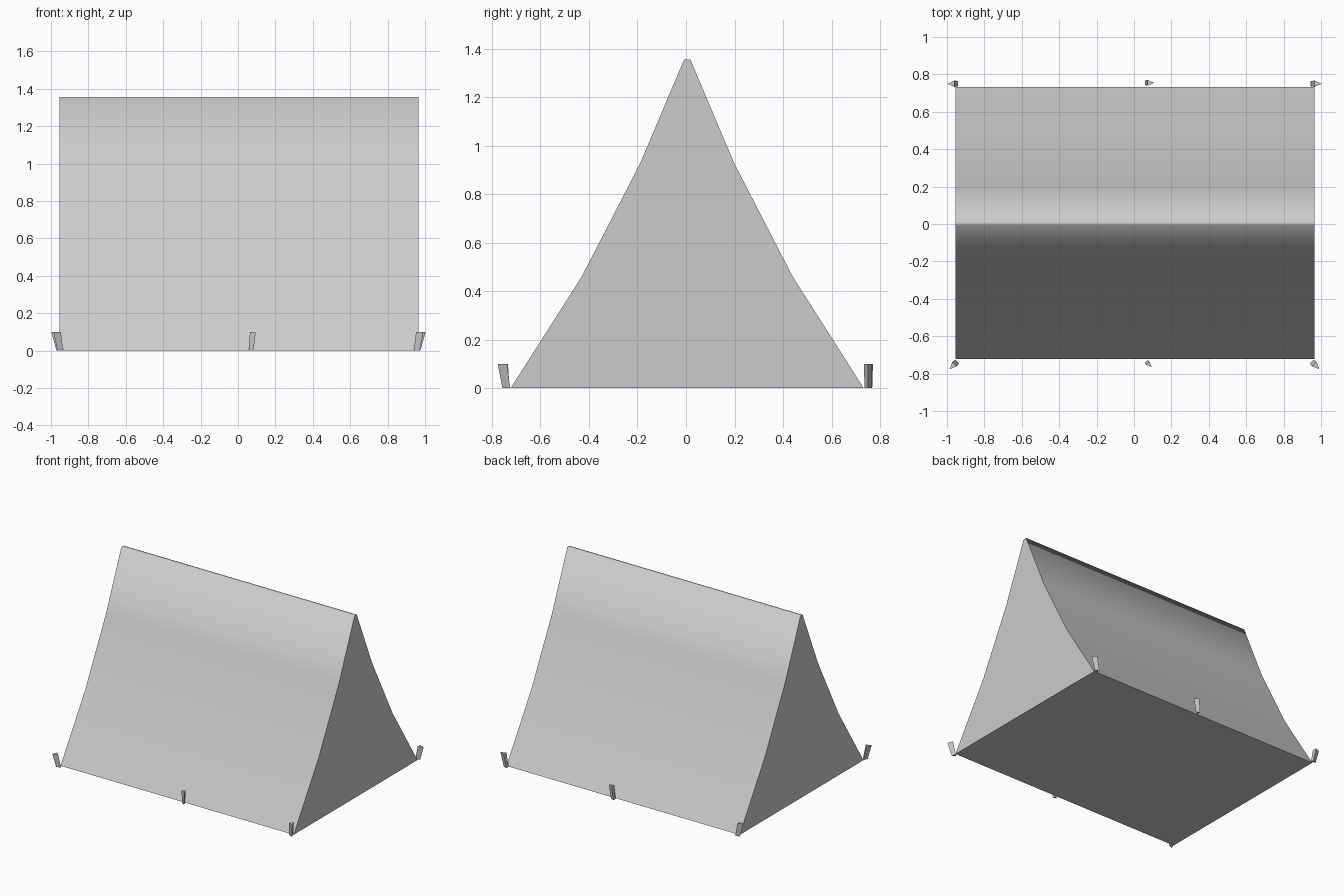
import bpy, bmesh, math
from mathutils import Vector

cube = bpy.data.objects.get("Cube")
if cube:
    bpy.data.objects.remove(cube, do_unlink=True)

grey = bpy.data.materials.new("light_grey")
grey.use_nodes = True
grey.diffuse_color = (0.6, 0.6, 0.6, 1)
grey.node_tree.nodes["Principled BSDF"].inputs["Base Color"].default_value = (0.6, 0.6, 0.6, 1)


def prism(name, ring_a, ring_b):
    """Closed solid between two matching rings of points."""
    bm = bmesh.new()
    a = [bm.verts.new(p) for p in ring_a]
    b = [bm.verts.new(p) for p in ring_b]
    bm.faces.new(a)
    bm.faces.new(b)
    for i in range(len(a)):
        j = (i + 1) % len(a)
        bm.faces.new((a[i], a[j], b[j], b[i]))
    bmesh.ops.recalc_face_normals(bm, faces=bm.faces)
    mesh = bpy.data.meshes.new(name)
    bm.to_mesh(mesh)
    bm.free()
    mesh.materials.append(grey)
    obj = bpy.data.objects.new(name, mesh)
    bpy.context.collection.objects.link(obj)
    return obj


# Tent body: sagging half profile mirrored about the ridge, run along x
half = [(0.728, 0), (0.435, 0.46), (0.195, 0.925), (0.013, 1.355)]
mid_y = 0.005
profile = [(mid_y + y, z) for y, z in half]
profile += [(mid_y - y, z) for y, z in reversed(half)]
tent = prism("tent_body", [(-0.955, y, z) for y, z in profile],
             [(0.965, y, z) for y, z in profile])
bpy.ops.object.select_all(action="DESELECT")
tent.select_set(True)
bpy.context.view_layer.objects.active = tent
bpy.ops.object.shade_smooth_by_angle(angle=math.radians(75))


# Pegs: three-sided stakes that lean the way their tip points
def peg(name, x, y, angle, size, lean=0.02, height=0.1):
    out = Vector((math.cos(angle), math.sin(angle), 0))
    side = Vector((-out.y, out.x, 0)) * size * 0.45
    base = Vector((x, y, 0))
    top = base + out * lean + Vector((0, 0, height))

    def ring(c, s):
        return [c + out * size * s, c + side * s, c - side * s]

    prism(name, ring(base, 0.8), ring(top, 1.0))


diag = math.radians(45)
for side, sx, x in (("left", 1, 0.945), ("right", -1, -0.94)):
    peg("back_peg_" + side, x, 0.75, 0 if sx > 0 else math.pi, 0.038)
    peg("front_peg_" + side, x + sx * 0.005, -0.735, -diag if sx > 0 else diag - math.pi, 0.038)
peg("back_peg_middle", 0.06, 0.755, 0, 0.035, 0.012)
peg("front_peg_middle", 0.065, -0.735, -diag, 0.03, 0.012)
